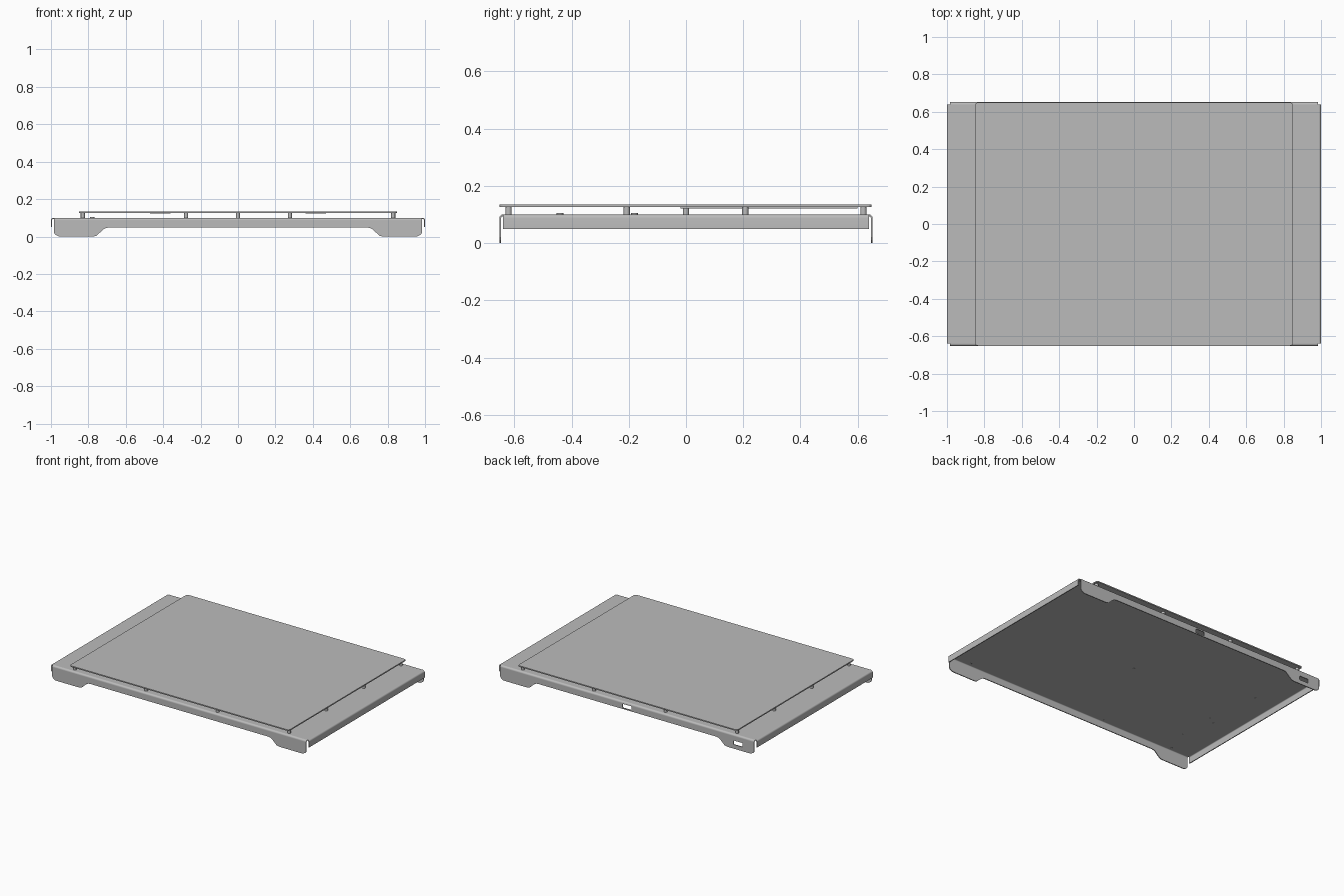
import bpy, bmesh, math

if "Cube" in bpy.data.objects:
    bpy.data.objects.remove(bpy.data.objects["Cube"])

grey = bpy.data.materials.new("sheet_metal_grey")
grey.use_nodes = True
grey.diffuse_color = (0.5, 0.5, 0.5, 1)
grey.node_tree.nodes["Principled BSDF"].inputs["Base Color"].default_value = (0.5, 0.5, 0.5, 1)

HX, HY, TOP, T, R = 1.0, 0.652, 0.1, 0.006, 0.012  # tray half sizes, top, thickness, bend


def prism(name, points, axis, start, end):
    """Extrude an outline along an axis; outline holds the other two coordinates in order."""
    bm = bmesh.new()

    def place(p, d):
        c = list(p)
        c.insert("xyz".index(axis), d)
        return bm.verts.new(c)

    face = bm.faces.new([place(p, start) for p in points])
    made = bmesh.ops.extrude_face_region(bm, geom=[face])["geom"]
    shift = [0, 0, 0]
    shift["xyz".index(axis)] = end - start
    bmesh.ops.translate(bm, vec=shift, verts=[v for v in made if isinstance(v, bmesh.types.BMVert)])
    bmesh.ops.recalc_face_normals(bm, faces=bm.faces)
    mesh = bpy.data.meshes.new(name)
    bm.to_mesh(mesh)
    bm.free()
    obj = bpy.data.objects.new(name, mesh)
    bpy.context.collection.objects.link(obj)
    mesh.materials.append(grey)
    return obj


def rounded_rect(cx, cy, w, h, r, steps=4):
    pts = []
    for i, (sx, sy) in enumerate([(1, 1), (-1, 1), (-1, -1), (1, -1)]):
        for k in range(steps + 1):
            a = math.radians(90) * (i + k / steps)
            pts.append((cx + sx * (w / 2 - r) + r * math.cos(a),
                        cy + sy * (h / 2 - r) + r * math.sin(a)))
    return pts


def bend(side, edge, bottom):
    """Cross-section of a folded sheet edge going down to the given height."""
    def arc(r, order):
        return [(side * (edge - R + r * math.sin(math.radians(18 * k))),
                 TOP - R + r * math.cos(math.radians(18 * k))) for k in order]
    return (arc(R, range(6)) + [(side * edge, bottom), (side * (edge - T), bottom)]
            + arc(R - T, range(5, -1, -1)))


def smooth(obj):
    bpy.ops.object.select_all(action='DESELECT')
    obj.select_set(True)
    bpy.context.view_layer.objects.active = obj
    bpy.ops.object.shade_smooth_by_angle(angle=math.radians(30))


def cylinder(name, x, y, radius, low, high):
    ring = [(x + radius * math.cos(math.tau * k / 16), y + radius * math.sin(math.tau * k / 16))
            for k in range(16)]
    smooth(prism(name, ring, "z", low, high))


# Tray top sheet and folded short sides
ix, iy = HX - R, HY - R
prism("tray_top", [(-ix, -iy), (ix, -iy), (ix, iy), (-ix, iy)], "z", TOP - T, TOP)
for side, word in ((1, "left"), (-1, "right")):
    smooth(prism(word + "_flange", bend(side, HX, 0.05), "y", -iy, iy))

# Long flanges with a foot at each end
half = [(0.985, TOP - R), (0.985, 0.022), (0.978, 0.011), (0.96, 0.001), (0.95, 0),
        (0.775, 0), (0.757, 0.004), (0.72, 0.038), (0.705, 0.046), (0.69, 0.048)]
outline = half + [(-x, z) for x, z in reversed(half)]
for side, word in ((-1, "front"), (1, "back")):
    smooth(prism(word + "_bend", bend(side, HY, TOP - R - 0.001), "x", -0.985, 0.985))
    flange = prism(word + "_flange", outline, "y", side * (HY - T), side * HY)
    if word == "back":
        # Two cable slots
        for cx, cz in ((0, 0.07), (-0.86, 0.043)):
            cutter = prism("slot_cutter", rounded_rect(cx, cz, 0.07, 0.028, 0.006), "y", 0.6, 0.7)
            cutter.hide_render = True
            cut = flange.modifiers.new("slot", 'BOOLEAN')
            cut.operation, cut.object, cut.solver = 'DIFFERENCE', cutter, 'EXACT'
            bpy.context.view_layer.objects.active = flange
            bpy.ops.object.modifier_apply(modifier=cut.name)
            bpy.data.objects.remove(cutter)

# Raised deck plate
prism("deck_plate", rounded_rect(0, -0.001, 1.7, 1.3, 0.015), "z", 0.127, 0.135)

# Standoffs around the rim and one in the middle
xs, ys = (-0.83, -0.277, 0.277, 0.83), (-0.62, -0.207, 0.207, 0.62)
spots = [(x, y) for x in xs for y in ys if abs(x) > 0.8 or abs(y) > 0.6] + [(0, 0)]
for x, y in spots:
    cylinder("standoff", x, y, 0.011, TOP, 0.127)
    cylinder("standoff_stud", x, y, 0.006, TOP - T - 0.002, TOP)

# Thin pads below the deck
for side in (-1, 1):
    prism("deck_pad", rounded_rect(side * 0.415, 0.29, 0.11, 0.62, 0.005), "z", 0.122, 0.127)

# Rivets on the tray
for y in (-0.44, -0.18):
    cylinder("rivet", -0.78, y, 0.012, TOP, 0.105)
    cylinder("rivet_tail", -0.78, y, 0.007, TOP - T - 0.002, TOP)
